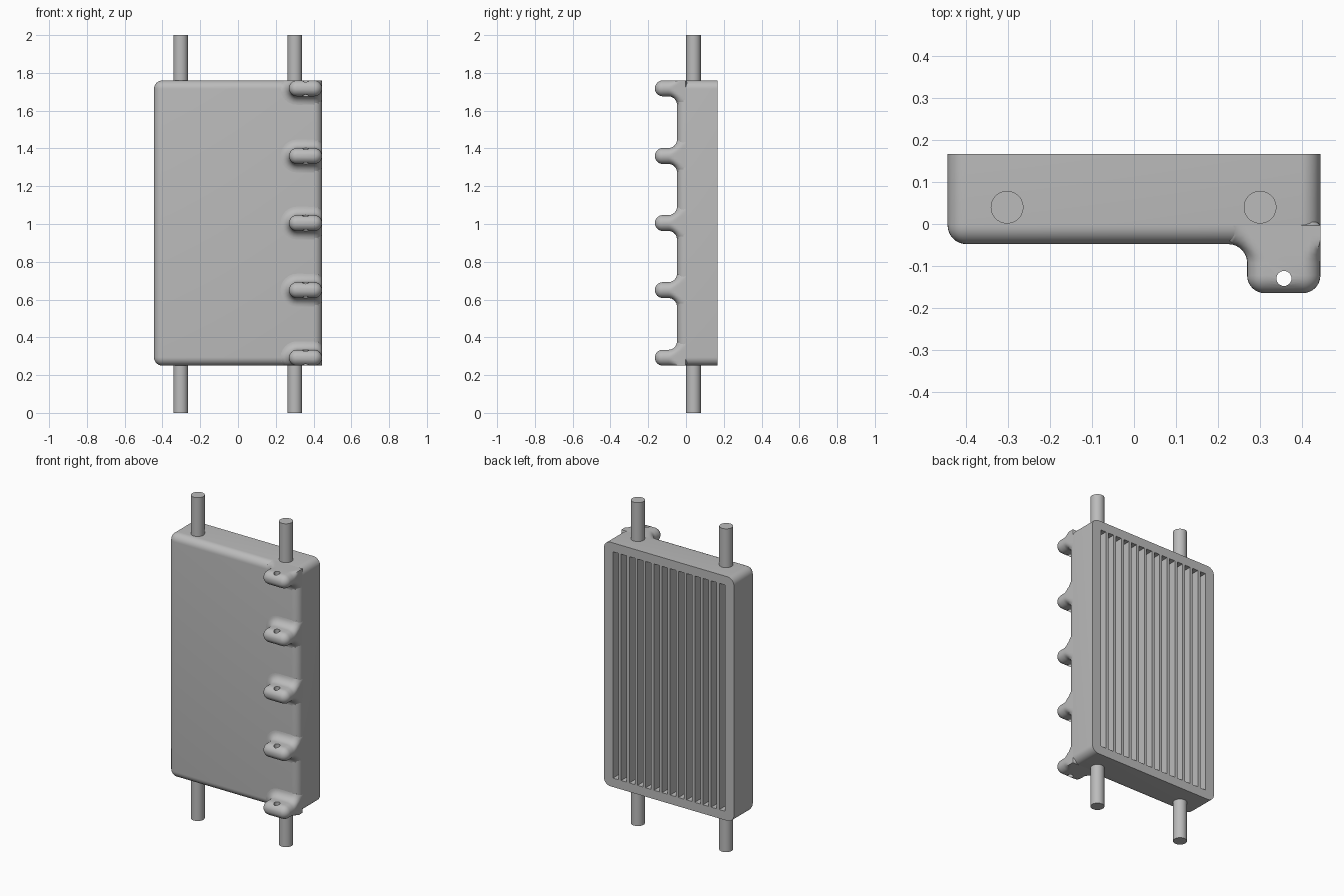
import bpy, bmesh, math
from mathutils import Matrix, Vector

if "Cube" in bpy.data.objects:
    bpy.data.objects.remove(bpy.data.objects["Cube"])

grey = bpy.data.materials.new("light_grey")
grey.use_nodes = True
grey.diffuse_color = (0.5, 0.5, 0.5, 1)
grey.node_tree.nodes["Principled BSDF"].inputs["Base Color"].default_value = (0.5, 0.5, 0.5, 1)

W, FRONT, BACK, LOW, HIGH, R = 0.445, -0.048, 0.167, 0.25, 1.76, 0.045


def add_object(name, bm):
    bmesh.ops.recalc_face_normals(bm, faces=bm.faces)
    mesh = bpy.data.meshes.new(name)
    bm.to_mesh(mesh)
    bm.free()
    mesh.materials.append(grey)
    obj = bpy.data.objects.new(name, mesh)
    bpy.context.collection.objects.link(obj)
    return obj


def add_box(bm, lo, hi):
    lo, hi = Vector(lo), Vector(hi)
    mat = Matrix.Translation((lo + hi) / 2) @ Matrix.Diagonal((*(hi - lo), 1))
    return bmesh.ops.create_cube(bm, size=1, matrix=mat)


def cylinder(name, x, y, z0, z1, r, segments):
    bm = bmesh.new()
    bmesh.ops.create_cone(bm, cap_ends=True, segments=segments, radius1=r, radius2=r,
                          depth=z1 - z0, matrix=Matrix.Translation((x, y, (z0 + z1) / 2)))
    return add_object(name, bm)


def activate(obj):
    bpy.ops.object.select_all(action='DESELECT')
    obj.select_set(True)
    bpy.context.view_layer.objects.active = obj


def cut(obj, cutter):
    cutter.hide_render = True
    activate(obj)
    mod = obj.modifiers.new("cut", 'BOOLEAN')
    mod.operation, mod.solver, mod.object = 'DIFFERENCE', 'EXACT', cutter
    bpy.ops.object.modifier_apply(modifier=mod.name)
    bpy.data.objects.remove(cutter)


def smooth(obj):
    activate(obj)
    bpy.ops.object.shade_smooth_by_angle(angle=math.radians(35))


# Housing: every edge rounded except those around the open back
bm = bmesh.new()
add_box(bm, (-W, FRONT, LOW), (W, BACK, HIGH))
edges = [e for e in bm.edges if any(v.co.y < 0 for v in e.verts)]
bmesh.ops.bevel(bm, geom=edges, offset=R, segments=8, profile=0.5, affect='EDGES')
housing = add_object("housing", bm)

# Vertical cooling slots in the back
bm = bmesh.new()
SLOTS, PITCH = 14, 0.056
for i in range(SLOTS):
    x = (i - (SLOTS - 1) / 2) * PITCH
    add_box(bm, (x - 0.019, 0.087, LOW + 0.055), (x + 0.019, BACK + 0.05, HIGH - 0.055))
cut(housing, add_object("slot_cutter", bm))
smooth(housing)

# Rods standing out above and below
for side, x in (("right", -0.303), ("left", 0.301)):
    smooth(cylinder(side + "_upper_rod", x, 0.04, HIGH - 0.02, 2, 0.039, 40))
    smooth(cylinder(side + "_lower_rod", x, 0.04, 0, LOW + 0.02, 0.039, 40))


def setback(x, z):
    """How far the rounded housing front lies behind its flat face."""
    a = max(0, abs(x) - (W - R))
    b = max(0, abs(z - (LOW + HIGH) / 2) - ((HIGH - LOW) / 2 - R))
    return R - math.sqrt(max(0, R * R - a * a - b * b))


# Lugs: a pill section lofted from round tip to flared root
TIP, LUG_R, STEPS = -0.165, 0.042, 8
profile = []
for i in range(1, STEPS + 1):
    a = math.pi / 2 * i / STEPS
    profile.append((LUG_R * math.sin(a), TIP + LUG_R * (1 - math.cos(a)), 0))
for i in range(STEPS + 1):
    a = math.pi / 2 * i / STEPS
    profile.append((LUG_R + R * (1 - math.cos(a)), FRONT - R * (1 - math.sin(a)), i / STEPS))
profile.append((0.03, 0.01, 0))


def lug(name, zc):
    bm = bmesh.new()
    rings = []
    for r, y, blend in profile:
        ring = []
        for cx, start in ((0.403, -90), (0.312, 90)):
            for k in range(13):
                a = math.radians(start + 15 * k)
                x = min(W, cx + r * math.cos(a))
                z = min(HIGH, max(LOW, zc + r * math.sin(a)))
                ring.append(bm.verts.new((x, y + blend ** 2 * setback(x, z), z)))
        rings.append(ring)
    for p, q in zip(rings, rings[1:]):
        for k in range(len(p)):
            j = (k + 1) % len(p)
            bm.faces.new((p[k], p[j], q[j], q[k]))
    bm.faces.new(rings[0])
    bm.faces.new(rings[-1])
    obj = add_object(name, bm)
    # Small vertical hole near the tip
    cut(obj, cylinder("hole_cutter", 0.358, -0.13, zc - 0.1, zc + 0.1, 0.018, 24))
    smooth(obj)


for n, z in enumerate((0.292, 0.65, 1.005, 1.36, 1.718)):
    lug(f"lug_{n + 1}", z)
